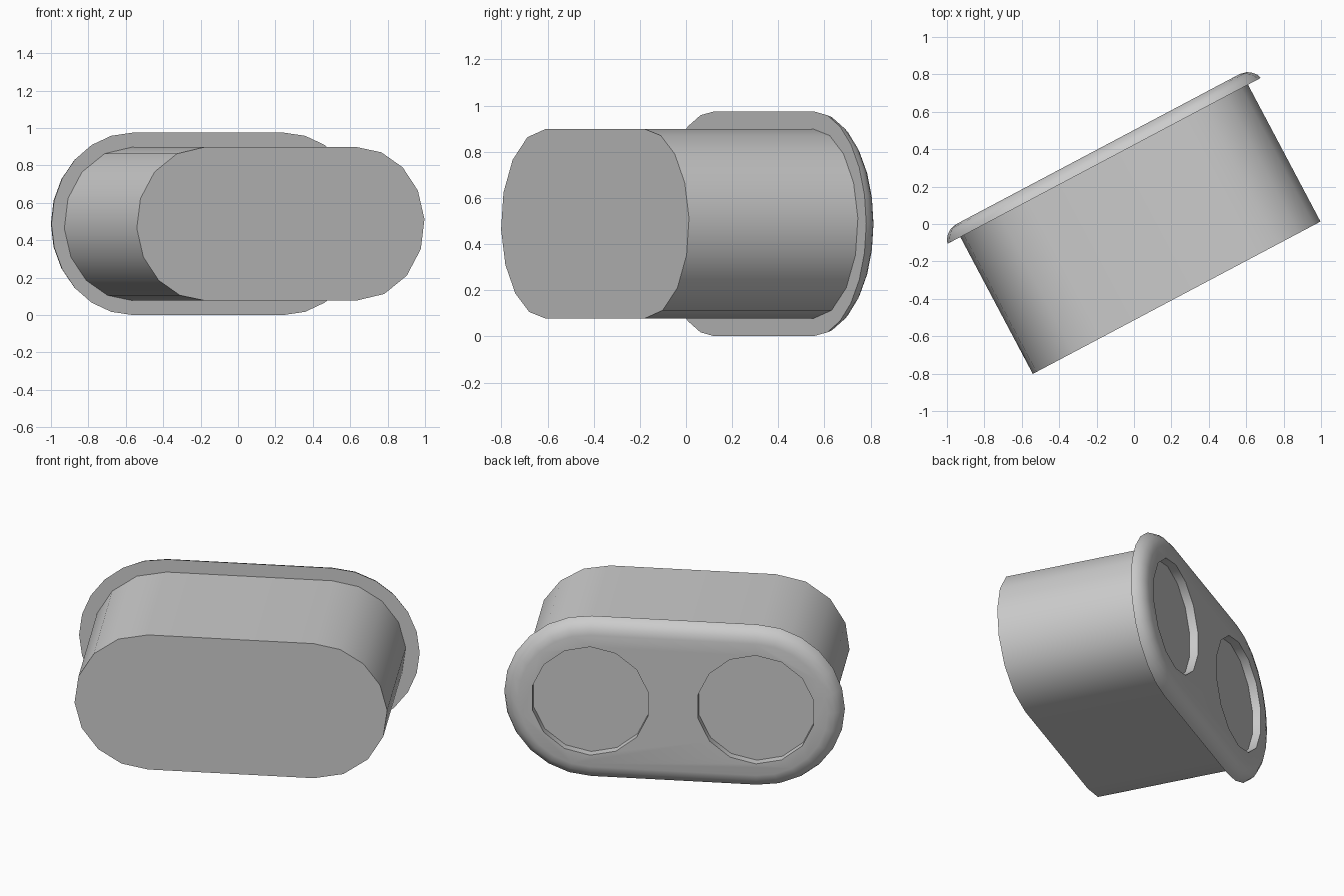
import bpy
import bmesh
from math import cos, sin, pi, radians

if "Cube" in bpy.data.objects:
    bpy.data.objects.remove(bpy.data.objects["Cube"])

YAW = radians(27.9)      # the whole model is turned about z
HALF = 0.461             # distance from the middle to each end-arc centre
OFFSET = 0.017
MID_Z = 0.488

grey = bpy.data.materials.new("plain grey")
grey.use_nodes = True
grey.diffuse_color = (0.6, 0.6, 0.6, 1)
grey.node_tree.nodes["Principled BSDF"].inputs["Base Color"].default_value = (0.6, 0.6, 0.6, 1)


def stadium(radius, y, segments, skew=0.0):
    """Closed pill outline in the local xz plane."""
    points = []
    for side in (1, -1):
        for i in range(segments + 1):
            a = pi / 2 - pi * i / segments
            a += skew * cos(a)
            points.append((OFFSET + side * (HALF + radius * cos(a)), y,
                           MID_Z + side * radius * sin(a)))
    return points


def circle(x, y, radius, sides):
    steps = [2 * pi * i / sides for i in range(sides)]
    return [(x + radius * sin(a), y, MID_Z + radius * cos(a)) for a in steps]


def loft(name, rings):
    """Skin a row of outlines and close both ends."""
    bm = bmesh.new()
    loops = [[bm.verts.new(p) for p in ring] for ring in rings]
    count = len(loops[0])
    for a, b in zip(loops, loops[1:]):
        for i in range(count):
            j = (i + 1) % count
            bm.faces.new((a[i], a[j], b[j], b[i]))
    bm.faces.new(loops[0])
    bm.faces.new(loops[-1])
    bmesh.ops.recalc_face_normals(bm, faces=bm.faces)
    mesh = bpy.data.meshes.new(name)
    bm.to_mesh(mesh)
    bm.free()
    mesh.materials.append(grey)
    obj = bpy.data.objects.new(name, mesh)
    obj.rotation_euler.z = YAW
    bpy.context.collection.objects.link(obj)
    return obj


# Housing: a deep pill-shaped block
body = loft("housing", [stadium(0.41, y, 8, radians(3.5)) for y in (-0.455, 0.38)])

# Flange: a wider plate with a rounded back edge
profile = [(0.487, 0.373), (0.478, 0.397), (0.46, 0.418), (0.437, 0.435), (0.40, 0.444)]
flange = loft("flange", [stadium(r, y, 12) for r, y in profile])

# Two shallow round recesses in the back of the flange
for side, label in ((1, "left"), (-1, "right")):
    x = OFFSET + side * HALF
    cutter = loft(label + "_recess_cutter", [circle(x, y, 0.33, 14) for y in (0.395, 0.6)])
    cutter.hide_render = True
    cutter.hide_viewport = True
    cut = flange.modifiers.new(label + " recess", 'BOOLEAN')
    cut.operation = 'DIFFERENCE'
    cut.solver = 'EXACT'
    cut.object = cutter

# Bake the recesses, then drop the cutters
bpy.context.view_layer.update()
evaluated = flange.evaluated_get(bpy.context.evaluated_depsgraph_get())
baked = bpy.data.meshes.new_from_object(evaluated)
for modifier in list(flange.modifiers):
    cutter = modifier.object
    flange.modifiers.remove(modifier)
    bpy.data.objects.remove(cutter)
flange.data = baked

# Smooth rounded sides, crisp edges
for obj in (body, flange):
    bpy.ops.object.select_all(action='DESELECT')
    obj.select_set(True)
    bpy.context.view_layer.objects.active = obj
    bpy.ops.object.shade_smooth_by_angle(angle=radians(35))
